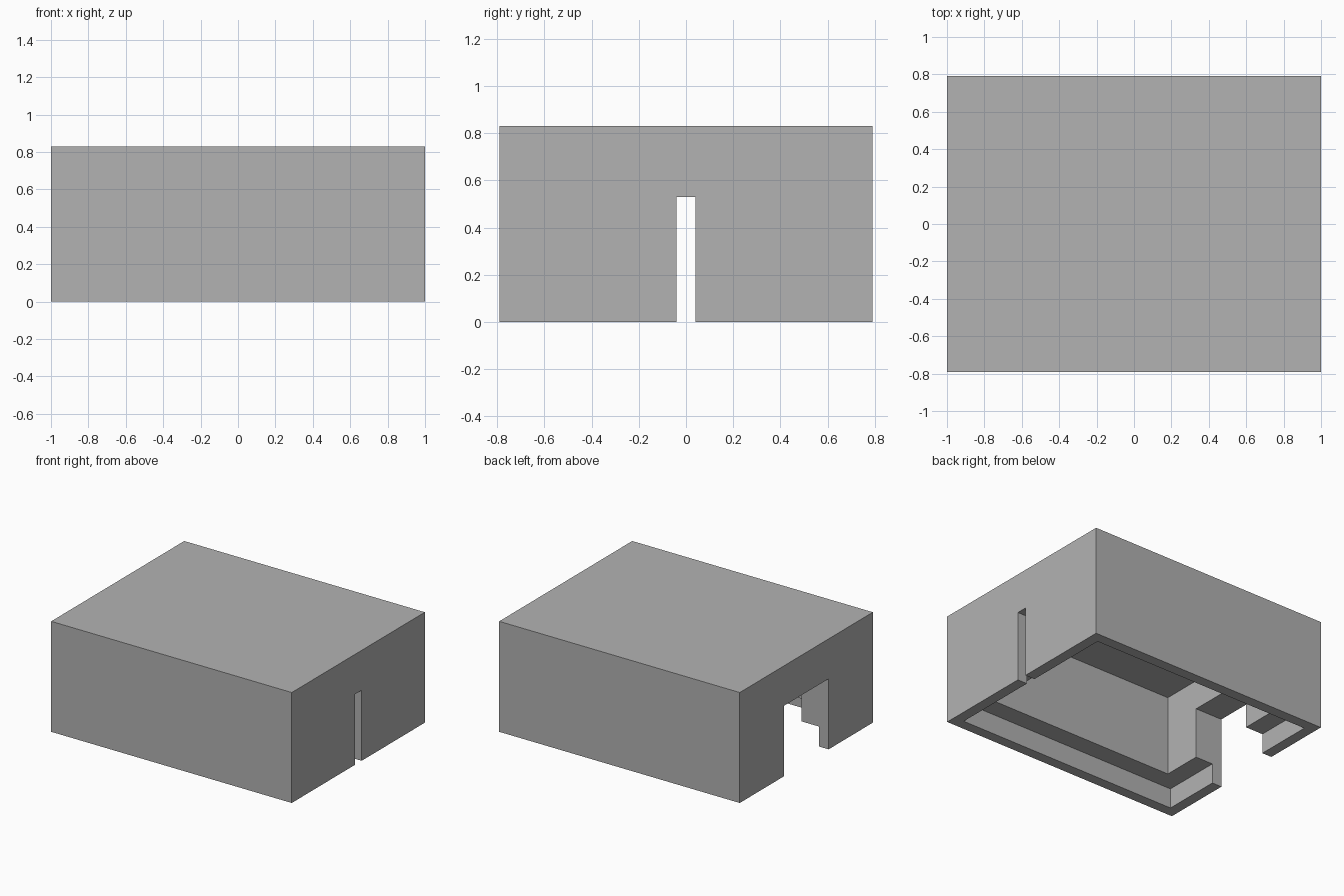
import bpy
import bmesh
from mathutils import Matrix, Vector

cube = bpy.data.objects.get("Cube")
if cube:
    bpy.data.objects.remove(cube, do_unlink=True)

X, Y, H = 1.0, 0.79, 0.83      # outer half sizes and height
RIM, SHELF = 0.08, 0.225       # wall thickness at the rim and above the shelf
STEP, CEILING = 0.15, 0.75     # heights of the shelf and the cavity ceiling
DOOR = 0.53                    # height of both end openings
BELOW = -0.1                   # cutters start under the floor

grey = bpy.data.materials.new("grey")
grey.use_nodes = True
colour = (0.448, 0.448, 0.448, 1)
grey.diffuse_color = colour
grey.node_tree.nodes["Principled BSDF"].inputs["Base Color"].default_value = colour


def box(name, low, high):
    low, high = Vector(low), Vector(high)
    bm = bmesh.new()
    matrix = Matrix.Translation((low + high) / 2) @ Matrix.Diagonal((*(high - low), 1))
    bmesh.ops.create_cube(bm, size=1, matrix=matrix)
    mesh = bpy.data.meshes.new(name)
    bm.to_mesh(mesh)
    bm.free()
    mesh.materials.append(grey)
    obj = bpy.data.objects.new(name, mesh)
    bpy.context.collection.objects.link(obj)
    return obj


def hollow(name, inset, top):
    return box(name, (inset - X, inset - Y, BELOW), (X - inset, Y - inset, top))


# Outer block
housing = box("housing", (-X, -Y, 0), (X, Y, H))

# Stepped hollow underneath, a wide doorway at one end and a slot at the other
cutters = [
    hollow("rim_recess_cutter", RIM, STEP),
    hollow("deep_cavity_cutter", SHELF, CEILING),
    box("doorway_cutter", (-X - 0.1, -0.265, BELOW), (-0.5, 0.265, DOOR)),
    box("slot_cutter", (0.5, -0.04, BELOW), (X + 0.1, 0.04, DOOR)),
]
for cutter in cutters:
    cutter.hide_render = True
    mod = housing.modifiers.new(cutter.name, "BOOLEAN")
    mod.operation = "DIFFERENCE"
    mod.solver = "EXACT"
    mod.object = cutter

# Bake the cuts and drop the cutters
depsgraph = bpy.context.evaluated_depsgraph_get()
baked = bpy.data.meshes.new_from_object(housing.evaluated_get(depsgraph))
housing.modifiers.clear()
housing.data = baked
for cutter in cutters:
    bpy.data.objects.remove(cutter, do_unlink=True)
